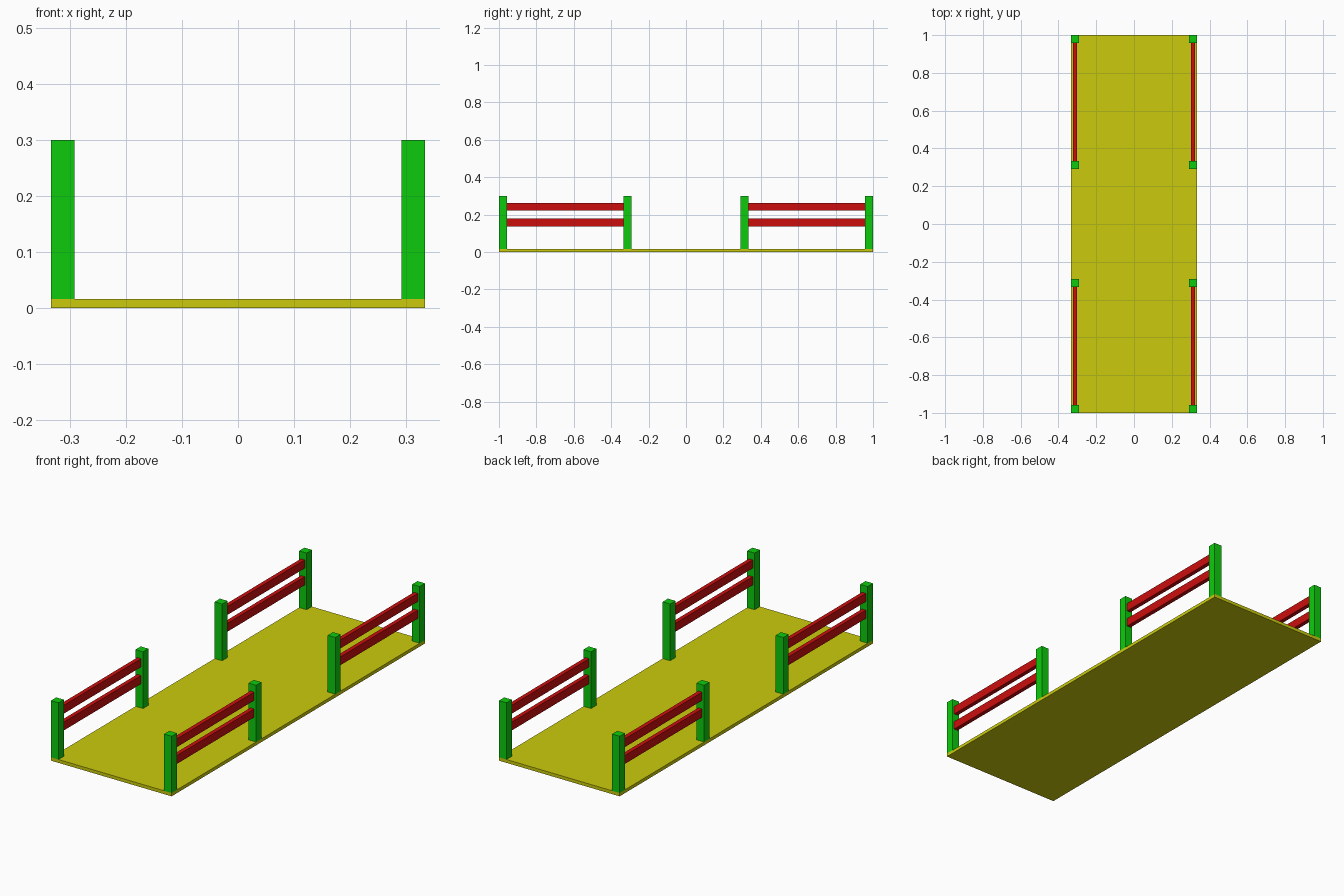
import bpy

cube = bpy.data.objects.get("Cube")
if cube:
    bpy.data.objects.remove(cube, do_unlink=True)


def make_material(name, rgb):
    mat = bpy.data.materials.new(name)
    mat.use_nodes = True
    color = (*rgb, 1.0)
    mat.diffuse_color = color
    mat.node_tree.nodes["Principled BSDF"].inputs["Base Color"].default_value = color
    return mat


yellow = make_material("yellow", (0.6, 0.6, 0.004))
green = make_material("green", (0.004, 0.6, 0.004))
red = make_material("red", (0.6, 0.004, 0.004))


def box(name, center, size, mat):
    bpy.ops.mesh.primitive_cube_add(size=1, location=center)
    obj = bpy.context.object
    obj.name = name
    obj.scale = size
    bpy.ops.object.transform_apply(location=False, rotation=False, scale=True)
    obj.data.materials.append(mat)
    return obj


HALF_W, DECK, TOP = 0.3333, 0.0167, 0.3
POST = 0.0417
RAIL_THICK, RAIL_H = 0.021, 0.0417
post_x = HALF_W - POST / 2
outer_y = 1 - POST / 2
inner_y = 0.3125

# Flat deck
box("deck", (0, 0, DECK / 2), (2 * HALF_W, 2, DECK), yellow)

# Four fence sections, each with two posts and two rails
for side, sx in (("right", -1), ("left", 1)):
    for end, sy in (("front", -1), ("back", 1)):
        for spot, y in (("outer", outer_y), ("inner", inner_y)):
            box(f"{end}_{side}_{spot}_post", (sx * post_x, sy * y, (DECK + TOP) / 2),
                (POST, POST, TOP - DECK), green)
        for level, z in (("lower", 0.1585), ("upper", 0.2425)):
            box(f"{end}_{side}_{level}_rail", (sx * post_x, sy * (outer_y + inner_y) / 2, z),
                (RAIL_THICK, outer_y - inner_y - POST, RAIL_H), red)
